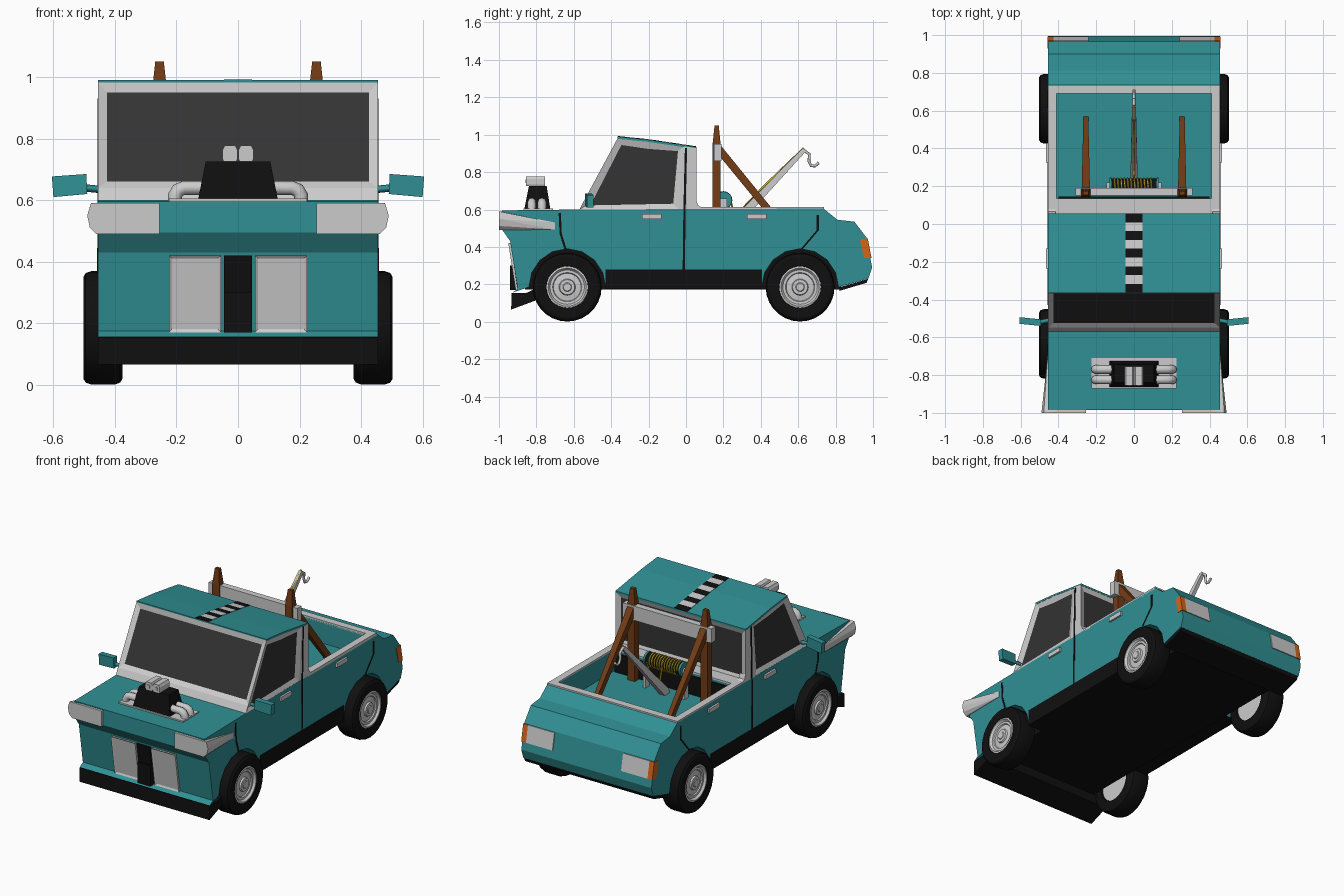
import bpy, bmesh
from math import sin, cos, pi
from mathutils import Vector

if "Cube" in bpy.data.objects:
    bpy.data.objects.remove(bpy.data.objects["Cube"])


def mat(name, r, g, b):
    m = bpy.data.materials.new(name)
    m.diffuse_color = (r, g, b, 1)
    m.use_nodes = True
    m.node_tree.nodes["Principled BSDF"].inputs["Base Color"].default_value = m.diffuse_color
    return m


TEAL = mat("teal", .03, .28, .3)
BLACK = mat("black", .005, .005, .005)
GLASS = mat("glass", .033, .033, .033)
BROWN = mat("brown", .17, .045, .008)
ORANGE = mat("orange", .65, .13, .01)
YELLOW = mat("yellow", .6, .42, .02)


def finish(name, bm, m=None):
    bmesh.ops.recalc_face_normals(bm, faces=bm.faces)
    me = bpy.data.meshes.new(name)
    bm.to_mesh(me)
    bm.free()
    ob = bpy.data.objects.new(name, me)
    bpy.context.collection.objects.link(ob)
    me.materials.append(m)
    return ob


def prism(name, yz, x0, x1, m=None):
    """Side profile extruded across x."""
    bm = bmesh.new()
    a = [bm.verts.new((x0, y, z)) for y, z in yz]
    b = [bm.verts.new((x1, y, z)) for y, z in yz]
    bm.faces.new(a)
    bm.faces.new(b)
    for i in range(len(yz)):
        j = (i + 1) % len(yz)
        bm.faces.new((a[i], a[j], b[j], b[i]))
    return finish(name, bm, m)


def hull(name, pts, m=None):
    bm = bmesh.new()
    for p in pts:
        bm.verts.new(p)
    bmesh.ops.convex_hull(bm, input=bm.verts)
    bmesh.ops.dissolve_limit(bm, angle_limit=.01, verts=bm.verts, edges=bm.edges)
    return finish(name, bm, m)


def box(name, x0, x1, y0, y1, z0, z1, m=None):
    return prism(name, [(y0, z0), (y1, z0), (y1, z1), (y0, z1)], x0, x1, m)


def smooth(ob):
    bpy.ops.object.select_all(action='DESELECT')
    ob.select_set(True)
    bpy.context.view_layer.objects.active = ob
    bpy.ops.object.shade_smooth_by_angle(angle=.6)


def lathe(name, prof, y, z, m=None, n=24):
    """Profile of (x, radius) turned around an x axis through (y, z)."""
    bm = bmesh.new()
    vs = [bm.verts.new((x, y, z + r)) for x, r in prof]
    es = [bm.edges.new(p) for p in zip(vs, vs[1:])]
    bmesh.ops.spin(bm, geom=vs + es, cent=(0, y, z), axis=(1, 0, 0), angle=2 * pi, steps=n)
    bmesh.ops.remove_doubles(bm, verts=bm.verts, dist=1e-4)
    ob = finish(name, bm, m)
    smooth(ob)
    return ob


def tube(name, pts, r, m=None, res=2):
    cu = bpy.data.curves.new(name, 'CURVE')
    cu.dimensions = '3D'
    cu.bevel_depth, cu.bevel_resolution, cu.use_fill_caps = r, res, True
    sp = cu.splines.new('POLY')
    sp.points.add(len(pts) - 1)
    for q, p in zip(sp.points, pts):
        q.co = (*p, 1)
    cu.materials.append(m)
    ob = bpy.data.objects.new(name, cu)
    bpy.context.collection.objects.link(ob)
    return ob


def recess(ob, test, width, depth, m=None):
    """Inset the faces picked by test(normal, centre) and recolour them."""
    ob.data.materials.append(m)
    bm = bmesh.new()
    bm.from_mesh(ob.data)
    for f in [f for f in bm.faces if test(f.normal, f.calc_center_median())]:
        bmesh.ops.inset_individual(bm, faces=[f], thickness=width, depth=-depth)
        f.material_index = 1
    bm.to_mesh(ob.data)
    bm.free()


W = .455
WHEELS = (-.635, .61)


def arch(y):
    return [(y + .205 * cos(a * pi / 8), .185 + .205 * sin(a * pi / 8)) for a in range(9)]


# body shell with wheel arches and hollow bed
body = prism("body", [(-.985, .595), (-.57, .6), (.735, .605), (.81, .545), (.9, .535), (.965, .45),
                      (.995, .29), (.975, .23)] + arch(WHEELS[1]) + arch(WHEELS[0]) +
             [(-.93, .155), (-.9, .175), (-.94, .43), (-.985, .495)], -W, W, TEAL)
cutter = box("bed_cutter", -.41, .41, .135, .69, .47, .8, TEAL)
cutter.hide_render = True
cutter.display_type = 'WIRE'
mod = body.modifiers.new("bed", 'BOOLEAN')
mod.object, mod.operation, mod.solver = cutter, 'DIFFERENCE', 'EXACT'
box("bed_front_wall", -.4, .4, .136, .145, .472, .59, BLACK)

# underside, sills and bumpers
box("underside", -.36, .36, -.86, .83, .172, .43, BLACK)
box("sills", -W - .002, W + .002, -.43, .405, .178, .28, BLACK)
prism("front_bumper", [(-.932, .153), (-.935, .065), (-.8, .115), (-.8, .18), (-.85, .155)], -W, W, BLACK)
prism("rear_skirt", [(.82, .184), (.975, .229), (.965, .208), (.82, .165)], -.45, .45, BLACK)

# cab with recessed glass, rear pillar and roof
cab = prism("cab", [(-.57, .6), (-.549, .64), (-.365, .982), (-.2, .966), (-.01, .938), (-.04, .6)], -W, W)
recess(cab, lambda n, c: abs(n.x) > .9 or (n.y < -.5 and c.z > .7), .042, .012, GLASS)
back = prism("cab_rear_frame", [(-.04, .6), (-.01, .938), (.055, .928), (.055, .6)], -W, W)
recess(back, lambda n, c: n.y > .9, .045, .012, GLASS)
ROOF = [(-.365, .99), (-.2, .973), (.055, .935)]
prism("roof", ROOF + [(y, z - .012) for y, z in ROOF[::-1]], -W, W, TEAL)


def roof_z(y):
    (a, za), (b, zb) = ROOF[:2] if y < -.2 else ROOF[1:]
    return za + (zb - za) * (y - a) / (b - a)


for i in range(9):
    a, b = -.363 + i * .0464, -.363 + (i + 1) * .0464
    prism("roof_stripe", [(a, roof_z(a) - .004), (b, roof_z(b) - .004), (b, roof_z(b) + .003),
                          (a, roof_z(a) + .003)], -.045, .045, None if i % 2 else BLACK)

# bed rim
box("bed_rim_front", -W, W, .05, .135, .595, .613)
box("bed_rim_rear", -W, W, .69, .737, .595, .613)

# engine block, intakes and hood plate
box("hood_plate", -.225, .225, -.87, -.71, .59, .605)
hull("engine", [(x, y, .6) for x in (-.13, .13) for y in (-.865, -.725)] +
     [(x, y, .725) for x in (-.105, .105) for y in (-.84, -.745)], BLACK)
for s in (-1, 1):
    c = s * .026
    hull("carburettor", [(c + dx, y, z) for dx, z in ((-.025, .735), (-.02, .725), (.02, .725), (.025, .735),
                                                     (.025, .762), (.017, .777), (-.017, .777), (-.025, .762))
                         for y in (-.855, -.755)])
    box("intake_hole", c - .009, c + .009, -.858, -.85, .742, .76)
    for y in (-.825, -.77):
        smooth_pipe = tube("exhaust_pipe", [(s * .1, y, .64), (s * .175, y, .64), (s * .195, y, .632),
                                            (s * .205, y, .615), (s * .205, y, .59)], .023)


def side(s, x):
    return sorted((s * x, s * (W - .01)))


for s in (-1, 1):
    # bed side rims
    box("bed_rim_side", *sorted((s * .41, s * W)), .05, .737, .595, .613)
    prism("pillar_fillet", [(.05, .605), (.085, .61), (.065, .622), (.055, .65)], *sorted((s * .415, s * W)))
    # headlights wrapping round the fenders
    lamp = [(.255, .49), (.46, .49), (.482, .512), (.49, .55), (.478, .59), (.255, .59)]
    hull("headlight", [(s * x, -1, z) for x, z in lamp] +
         [(s * x, -.7, z) for x in (.3, .457) for z in (.493, .53)] +
         [(s * .255, -.96, z) for z in (.49, .59)])
    # grille panels
    panel = prism("grille_panel", [(-.9, .17), (-.938, .42), (-.95, .42), (-.911, .17)],
                  *sorted((s * .055, s * .225)))
    recess(panel, lambda n, c: n.y < -.9, .014, .006)
    # tail lights
    for nm, x0, x1, m in (("tail_light", .24, .425, None), ("rear_indicator", .425, W + .003, ORANGE)):
        prism(nm, [(.93, .44), (.972, .445), (.992, .34), (.95, .34)], *sorted((s * x0, s * x1)), m)
    # mirrors
    tube("mirror_arm", [(s * .45, -.51, .635), (s * .5, -.52, .64)], .012, TEAL, 0)
    hull("mirror", [(s * x, y - (x - .49) * -.1, z + dz) for x, z in ((.49, .62), (.6, .61), (.605, .677), (.493, .685))
                    for y, dz in ((-.54, 0), (-.505, 0))], TEAL)
    # door handles and panel gaps
    for y in (-.235, .325):
        box("door_handle", *side(s, W + .012), y, y + .105, .55, .577)
    for gap in ([(.0, .93), (-.008, .6), (-.012, .28)], [(-.675, .58), (-.67, .47), (-.645, .39)],
                [(.705, .57), (.705, .49), (.62, .39)]):
        prism("panel_gap", [(y - .006, z) for y, z in gap] + [(y + .006, z) for y, z in gap[::-1]],
              *side(s, W + .002), BLACK)
    # wheels
    for y in WHEELS:
        lathe("tyre", [(s * x, r) for x, r in ((.4, .105), (.375, .115), (.375, .165), (.383, .178), (.4, .184),
                                              (.478, .184), (.495, .178), (.503, .165), (.5, .112), (.48, .105))],
              y, .185, BLACK, 28)
        lathe("wheel_rim", [(s * x, r) for x, r in ((.385, 0), (.385, .112), (.497, .112), (.5, .102), (.487, .092),
                                                   (.487, .078), (.48, .074), (.484, .044), (.494, .04),
                                                   (.494, .024), (.498, .02), (.498, 0))], y, .185, None, 28)
    # tow frame posts and braces
    x = s * .255
    hull("tow_post", [(x + dx, y, z) for z, w, y0, y1 in ((.47, .025, .14, .185), (.95, .025, .142, .185),
                                                        (1.05, .014, .153, .175))
                      for dx in (-w, w) for y in (y0, y1)], BROWN)
    hull("tow_brace", [(x + dx, y, z) for w, y, z in ((.022, .18, .95), (.022, .18, .885), (.013, .52, .47),
                                                    (.013, .57, .47)) for dx in (-w, w)], BROWN)
    # winch ends
    lathe("winch_flange", [(s * .118, 0), (s * .118, .046), (s * .13, .046), (s * .13, 0)], .2, .65, TEAL, 16)
    box("winch_stand", *sorted((s * .13, s * .145)), .18, .22, .47, .66)

box("grille_centre", -.045, .045, -.94, -.9, .17, .3, BLACK)
prism("grille_centre_bar", [(-.9, .17), (-.938, .42), (-.948, .42), (-.908, .17)], -.045, .045, BLACK)
box("tow_crossbar", -.31, .31, .15, .19, .86, .95)

# winch drum, cable, boom and hook
lathe("winch_drum", [(-.118, 0), (-.118, .04), (.118, .04), (.118, 0)], .2, .65, BLACK, 20)
tube("winch_cable", [(-.105 + .21 * i / 192, .2 + .043 * cos(i * pi / 8), .65 + .043 * sin(i * pi / 8))
                     for i in range(193)], .005, YELLOW, 0)
hull("boom", [(x * w, y, z) for w, y, z in ((.02, .2, .5), (.02, .24, .47), (.02, .19, .47), (.01, .62, .925),
                                           (.01, .64, .91)) for x in (-1, 1)])
tube("boom_cable", [(0, .23, .68), (0, .26, .565), (0, .43, .737), (0, .63, .928)], .006, YELLOW, 0)
tube("hook", [(0, .625, .92), (0, .66, .895), (0, .657, .86), (0, .668, .835), (0, .688, .832), (0, .71, .85)], .008)
